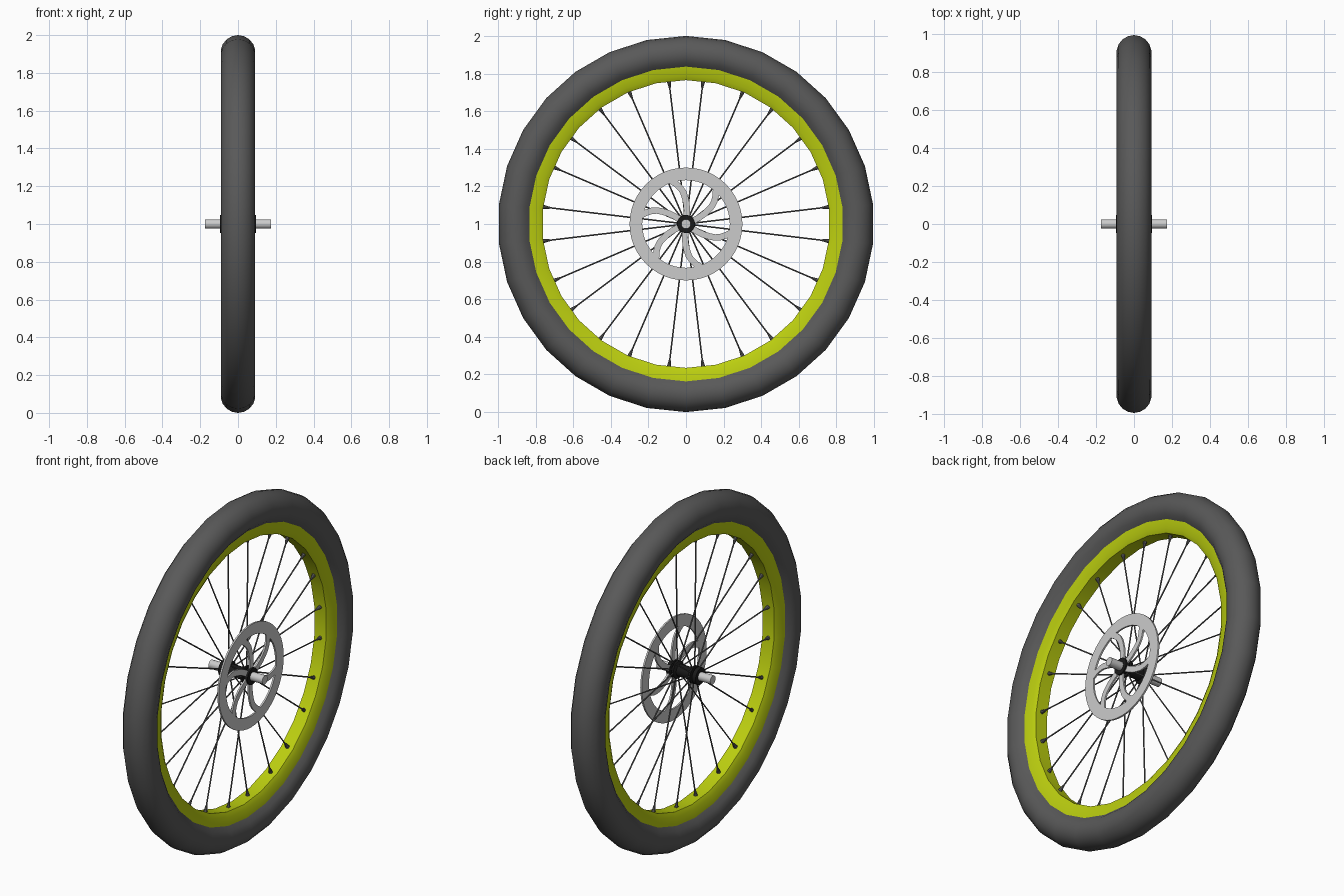
import bpy, bmesh
from math import sin, cos, pi, radians
from mathutils import Vector

if "Cube" in bpy.data.objects:
    bpy.data.objects.remove(bpy.data.objects["Cube"])

CENTRE = Vector((0, 0, 1))


def material(name, rgb):
    m = bpy.data.materials.new(name)
    m.diffuse_color = (*rgb, 1)
    m.use_nodes = True
    m.node_tree.nodes["Principled BSDF"].inputs["Base Color"].default_value = m.diffuse_color
    return m


RUBBER = material("rubber", (0.1, 0.1, 0.1))
LIME = material("lime", (0.5, 0.62, 0.005))
BLACK = material("black", (0.01, 0.01, 0.01))
STEEL = material("dark_steel", (0.12, 0.12, 0.12))


def polar(x, r, a):
    """Point at radius r, angle a measured from the top towards +y."""
    return CENTRE + Vector((x, r * sin(a), r * cos(a)))


def finish(name, bm, mat=None, angle=40):
    bmesh.ops.recalc_face_normals(bm, faces=bm.faces)
    me = bpy.data.meshes.new(name)
    bm.to_mesh(me)
    bm.free()
    ob = bpy.data.objects.new(name, me)
    bpy.context.collection.objects.link(ob)
    if mat:
        me.materials.append(mat)
    if angle:
        bpy.ops.object.select_all(action='DESELECT')
        ob.select_set(True)
        bpy.context.view_layer.objects.active = ob
        bpy.ops.object.shade_smooth_by_angle(angle=radians(angle))
    return ob


def lathe(name, profile, n, mat=None, loop=True):
    """Turn an (x, radius) profile around the axle; open profiles get end caps."""
    bm = bmesh.new()
    rings = [[bm.verts.new(polar(x, r, 2 * pi * i / n)) for i in range(n)] for x, r in profile]
    pairs = list(zip(rings, rings[1:])) + ([(rings[-1], rings[0])] if loop else [])
    for a, b in pairs:
        for i in range(n):
            j = (i + 1) % n
            bm.faces.new((a[i], a[j], b[j], b[i]))
    if not loop:
        bm.faces.new(rings[0])
        bm.faces.new(rings[-1])
    return finish(name, bm, mat)


def rod(bm, p, q, r1, r2, n=6):
    """Tapered rod between two points."""
    d = (q - p).normalized()
    u = d.cross(Vector((1, 0, 0))).normalized()
    v = d.cross(u)
    ends = [[bm.verts.new(c + r * (u * cos(2 * pi * i / n) + v * sin(2 * pi * i / n)))
             for i in range(n)] for c, r in ((p, r1), (q, r2))]
    for i in range(n):
        j = (i + 1) % n
        bm.faces.new((ends[0][i], ends[0][j], ends[1][j], ends[1][i]))
    bm.faces.new(ends[0])
    bm.faces.new(ends[1])


# Tyre: round section, open side tucked into the rim
section = []
for i in range(15):
    a = radians(-142 + 284 * i / 14)
    section.append((0.092 * sin(a), 0.908 + 0.092 * cos(a)))
lathe("tyre", section, 30, RUBBER)

# Rim
half = [(0.038, 0.765), (0.052, 0.79), (0.058, 0.838), (0.048, 0.85)]
lathe("rim", half + [(-x, r) for x, r in reversed(half)], 30, LIME)

# Hub shell with flanges, and axle
side = [(0.095, 0.048), (0.072, 0.048), (0.068, 0.034), (0.062, 0.034),
        (0.06, 0.05), (0.048, 0.05), (0.04, 0.034)]
lathe("hub", side + [(-x, r) for x, r in reversed(side)], 24, BLACK, loop=False)
lathe("axle", [(-0.174, 0.025), (0.174, 0.025)], 20, loop=False)

# Spokes and nipples: twelve per flange, alternating sides
spokes, nipples = bmesh.new(), bmesh.new()
for k in range(12):
    for s in (-1, 1):
        a = radians(30 * k + 6.8 * s)
        hub_end = polar(0.054 * s, 0.042, a)
        rim_end = polar(0, 0.768, a)
        rod(spokes, hub_end, rim_end, 0.004, 0.004)
        rod(nipples, hub_end.lerp(rim_end, 0.945), rim_end, 0.005, 0.012, 8)
finish("spokes", spokes, STEEL)
finish("nipples", nipples, STEEL)

# Brake disc ring
X0, X1 = 0.076, 0.086
lathe("brake_disc_ring", [(X0, 0.3), (X1, 0.3), (X1, 0.233), (X0, 0.233)], 48)

# Six curved disc arms: (radius, angle) centre line, repeated every 60 degrees
path = [(0.04, 6), (0.075, 4), (0.11, 1), (0.14, -2), (0.17, -5), (0.195, -9),
        (0.22, -14), (0.243, -19)]
W = 0.017
arms = bmesh.new()
for k in range(6):
    pts = [polar(X0, r, radians(a + 60 * k)) for r, a in path]
    rows = []
    for i, p in enumerate(pts):
        d = (pts[min(i + 1, len(pts) - 1)] - pts[max(i - 1, 0)]).normalized()
        o = d.cross(Vector((1, 0, 0))) * W
        t = Vector((X1 - X0, 0, 0))
        rows.append([arms.verts.new(c) for c in (p + o, p - o, p - o + t, p + o + t)])
    for a, b in zip(rows, rows[1:]):
        for i in range(4):
            j = (i + 1) % 4
            arms.faces.new((a[i], a[j], b[j], b[i]))
    arms.faces.new(rows[0])
    arms.faces.new(rows[-1])
finish("brake_disc_arms", arms)
